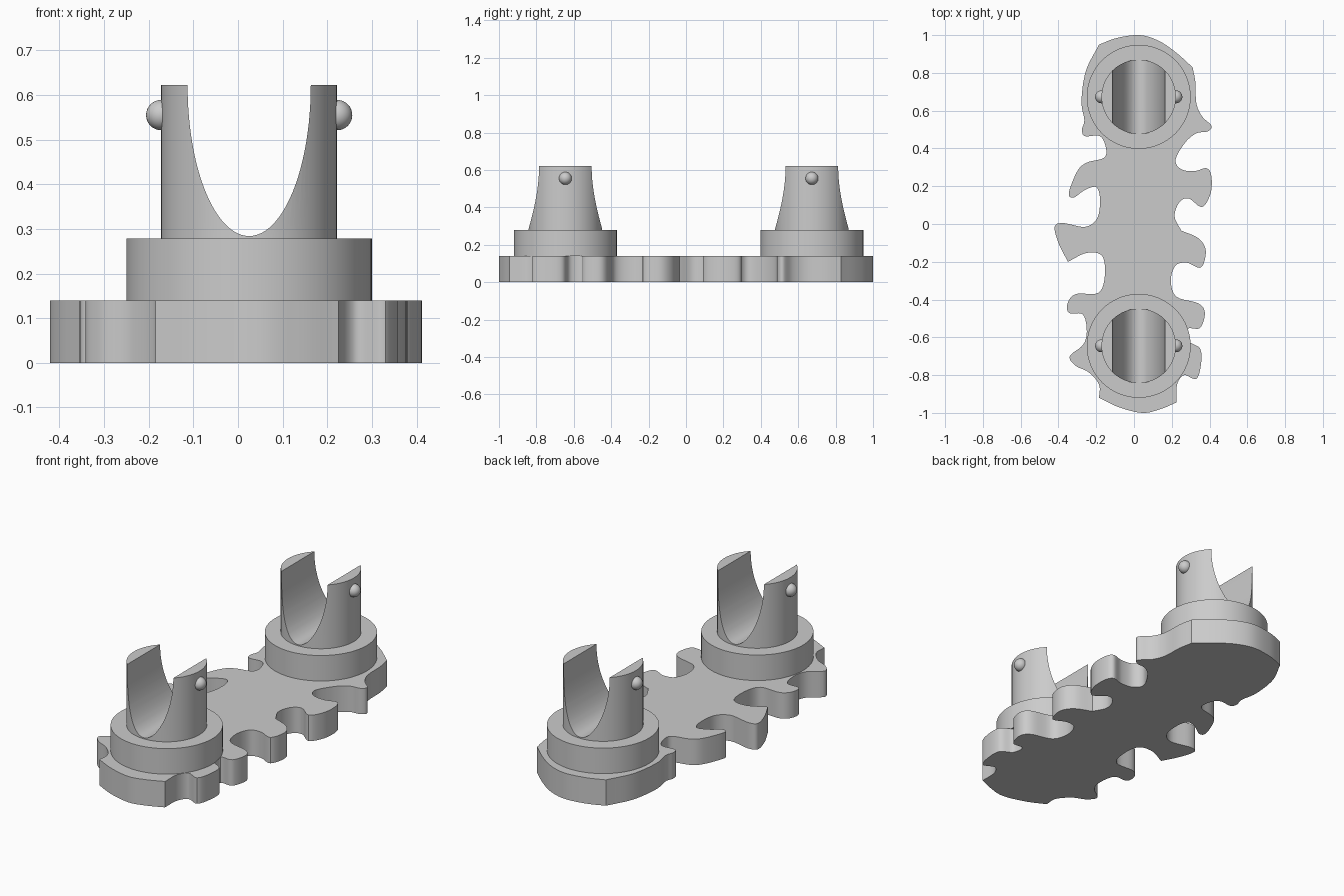
import bpy
import bmesh
from math import radians
from mathutils import Matrix, Vector

BASE_TOP = 0.14
COLLAR_TOP = 0.278
POST_TOP = 0.622
POST_X = 0.025
POST_RADIUS = 0.197

default_cube = bpy.data.objects.get("Cube")
if default_cube:
    bpy.data.objects.remove(default_cube, do_unlink=True)

grey = bpy.data.materials.new("light grey")
grey.use_nodes = True
colour = (0.6, 0.6, 0.6, 1)
grey.diffuse_color = colour
grey.node_tree.nodes["Principled BSDF"].inputs["Base Color"].default_value = colour


def make_object(name, bm):
    """Turn a bmesh into a named grey object."""
    bmesh.ops.recalc_face_normals(bm, faces=bm.faces)
    mesh = bpy.data.meshes.new(name)
    bm.to_mesh(mesh)
    bm.free()
    mesh.materials.append(grey)
    obj = bpy.data.objects.new(name, mesh)
    bpy.context.collection.objects.link(obj)
    return obj


def smooth(obj):
    bpy.ops.object.select_all(action="DESELECT")
    obj.select_set(True)
    bpy.context.view_layer.objects.active = obj
    bpy.ops.object.shade_smooth_by_angle(angle=radians(35))


def cylinder(name, radius, bottom, top, x, y):
    bm = bmesh.new()
    bmesh.ops.create_cone(bm, cap_ends=True, segments=96, radius1=radius, radius2=radius,
                          depth=top - bottom,
                          matrix=Matrix.Translation((x, y, (bottom + top) / 2)))
    return make_object(name, bm)


def flowing_line(points, steps=6):
    """Smooth open curve through the points, leaving out the last one."""
    pts = [Vector(p) for p in points]
    pts = [2 * pts[0] - pts[1]] + pts + [2 * pts[-1] - pts[-2]]
    line = []
    for a, b, c, d in zip(pts, pts[1:], pts[2:], pts[3:]):
        for i in range(steps):
            t = i / steps
            line.append(b + (c - a) * t / 2
                        + (a - 2.5 * b + 2 * c - d / 2) * t ** 2
                        + (1.5 * (b - c) + (d - a) / 2) * t ** 3)
    return line


# Base plate: six flowing runs that meet at the sharp corners, going clockwise
back_rim = [(-.185, .95), (-.09, .985), (.03, 1), (.13, .97), (.22, .91), (.31, .83)]
left_back_teeth = [
    (.31, .83), (.325, .75), (.33, .64), (.36, .57), (.41, .52), (.39, .49), (.33, .48),
    (.27, .43), (.22, .34), (.25, .29), (.32, .28), (.385, .295), (.41, .25), (.405, .16),
    (.36, .09), (.29, .135), (.24, .115), (.215, .04), (.25, -.035)]
left_front_teeth = [
    (.25, -.035), (.34, -.075), (.38, -.14), (.355, -.23), (.28, -.205), (.22, -.22),
    (.195, -.3), (.225, -.385), (.34, -.42), (.375, -.47), (.35, -.55), (.285, -.555),
    (.29, -.62), (.35, -.66), (.355, -.74), (.33, -.82), (.265, -.8), (.228, -.85),
    (.225, -.945)]
front_rim = [(.225, -.945), (.14, -.98), (.045, -1), (-.08, -.97), (-.185, -.92)]
right_front_teeth = [
    (-.185, -.92), (-.185, -.85), (-.24, -.785), (-.31, -.75), (-.34, -.7), (-.27, -.64),
    (-.25, -.57), (-.27, -.48), (-.345, -.47), (-.35, -.415), (-.305, -.37),
    (-.19, -.365), (-.155, -.28), (-.168, -.17), (-.25, -.153), (-.35, -.2)]
right_back_teeth = [
    (-.35, -.2), (-.4, -.1), (-.42, -.015), (-.375, .005), (-.26, -.015), (-.195, .03),
    (-.18, .13), (-.2, .195), (-.26, .18), (-.32, .14), (-.345, .165), (-.3, .28),
    (-.25, .325), (-.16, .35), (-.148, .4), (-.18, .465), (-.26, .465), (-.275, .5),
    (-.263, .55), (-.278, .65), (-.255, .81), (-.185, .95)]

bm = bmesh.new()
outline = []
for run in (back_rim, left_back_teeth, left_front_teeth,
            front_rim, right_front_teeth, right_back_teeth):
    outline += flowing_line(run)
floor = bm.faces.new([bm.verts.new((p.x, p.y, 0)) for p in outline])
raised = bmesh.ops.extrude_face_region(bm, geom=[floor], use_keep_orig=True)["geom"]
bmesh.ops.translate(bm, vec=(0, 0, BASE_TOP),
                    verts=[v for v in raised if isinstance(v, bmesh.types.BMVert)])
smooth(make_object("toothed_base", bm))


def fork(place, y):
    """Round collar carrying a post with a U-shaped slot and a stud on each side."""
    smooth(cylinder(place + "_collar", 0.275, BASE_TOP, COLLAR_TOP, POST_X, y))
    post = cylinder(place + "_slotted_post", POST_RADIUS, COLLAR_TOP, POST_TOP, POST_X, y)

    # Elliptical cutter running front to back
    bm = bmesh.new()
    bmesh.ops.create_cone(bm, cap_ends=True, segments=96, radius1=1, radius2=1, depth=1)
    bm.transform(Matrix.Translation((POST_X, y, POST_TOP))
                 @ Matrix.Diagonal((0.138, 1, 0.338, 1))
                 @ Matrix.Rotation(radians(90), 4, "X"))
    cutter = make_object(place + "_slot_cutter", bm)
    cutter.hide_render = True
    cut = post.modifiers.new("slot", "BOOLEAN")
    cut.operation = "DIFFERENCE"
    cut.solver = "EXACT"
    cut.object = cutter
    bpy.context.view_layer.objects.active = post
    bpy.ops.object.modifier_apply(modifier=cut.name)
    bpy.data.objects.remove(cutter, do_unlink=True)
    smooth(post)

    for side, sign in (("left", 1), ("right", -1)):
        bm = bmesh.new()
        bmesh.ops.create_uvsphere(
            bm, u_segments=32, v_segments=16, radius=0.034,
            matrix=Matrix.Translation((POST_X + sign * POST_RADIUS, y, 0.555)))
        smooth(make_object(place + "_" + side + "_stud", bm))


fork("back", 0.673)
fork("front", -0.645)
